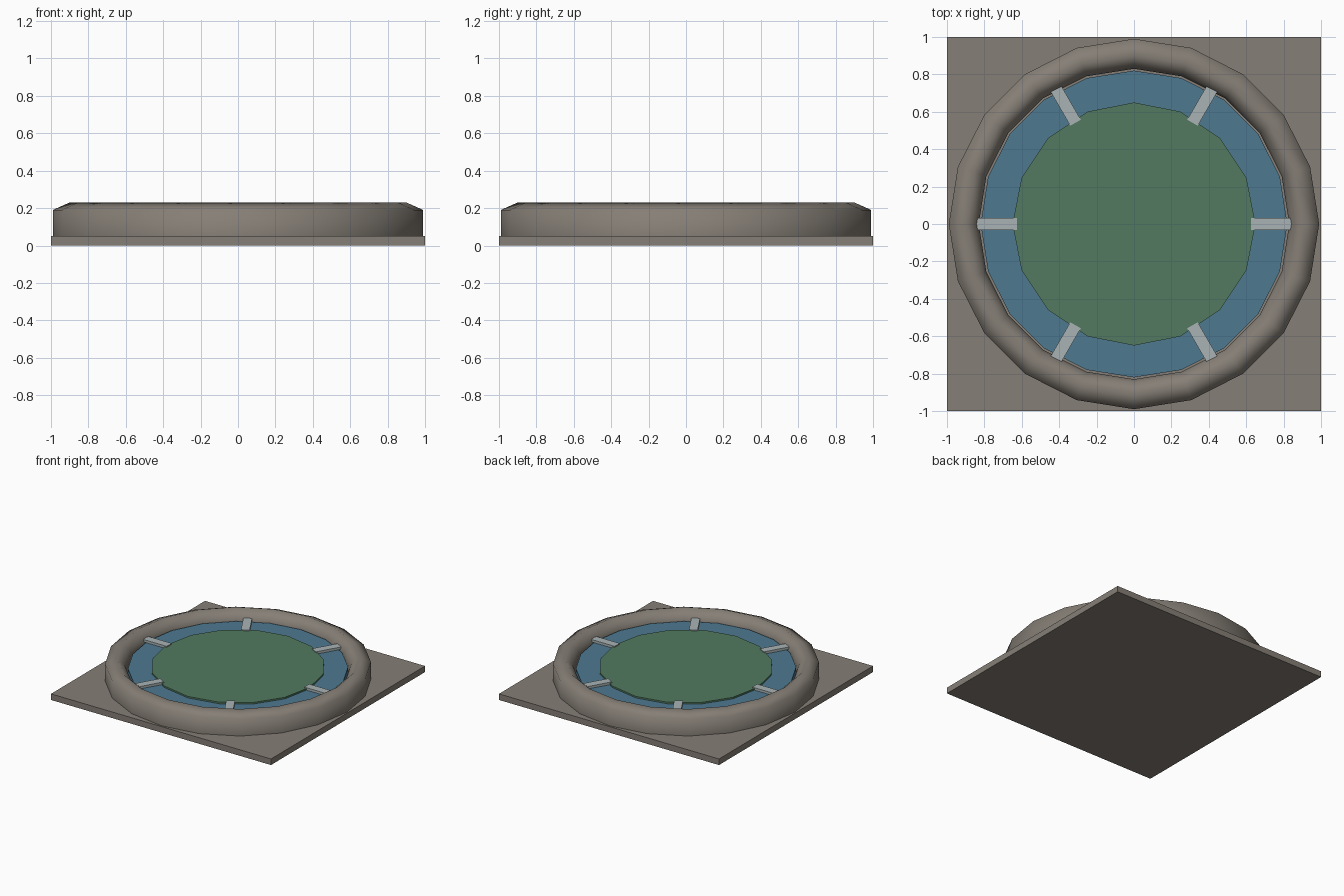
import bpy, bmesh, math
from mathutils import Matrix

if "Cube" in bpy.data.objects:
    bpy.data.objects.remove(bpy.data.objects["Cube"])


def material(name, rgb):
    m = bpy.data.materials.new(name)
    m.diffuse_color = (*rgb, 1)
    m.use_nodes = True
    m.node_tree.nodes["Principled BSDF"].inputs["Base Color"].default_value = m.diffuse_color
    return m


STONE = material("stone", (0.235, 0.21, 0.18))
WATER = material("water", (0.074, 0.19, 0.28))
GREEN = material("green", (0.084, 0.195, 0.115))
METAL = material("metal", (0.40, 0.45, 0.46))


def finish(name, bm, mat):
    bmesh.ops.recalc_face_normals(bm, faces=bm.faces)
    me = bpy.data.meshes.new(name)
    bm.to_mesh(me)
    bm.free()
    ob = bpy.data.objects.new(name, me)
    bpy.context.collection.objects.link(ob)
    me.materials.append(mat)
    return ob


def box(name, size, centre, mat, angle=0):
    bm = bmesh.new()
    bmesh.ops.create_cube(bm, size=1, matrix=Matrix.Rotation(angle, 4, 'Z')
                          @ Matrix.Translation(centre) @ Matrix.Diagonal((*size, 1)))
    return finish(name, bm, mat)


def disc(name, radius, sides, z0, z1, mat):
    bm = bmesh.new()
    bmesh.ops.create_cone(bm, cap_ends=True, segments=sides, radius1=radius, radius2=radius,
                          depth=z1 - z0, matrix=Matrix.Translation((0, 0, (z0 + z1) / 2)))
    return finish(name, bm, mat)


def lathe(name, profile, sides, mat):
    bm = bmesh.new()
    rings = []
    for i in range(sides):
        a = 2 * math.pi * i / sides
        rings.append([bm.verts.new((r * math.cos(a), r * math.sin(a), z)) for r, z in profile])
    n = len(profile)
    for i in range(sides):
        p, q = rings[i], rings[(i + 1) % sides]
        for j in range(n):
            k = (j + 1) % n
            bm.faces.new((p[j], q[j], q[k], p[k]))
    return finish(name, bm, mat)


# square base slab
box("base_slab", (2, 2, 0.05), (0, 0, 0.025), STONE)

# raised stone rim with softly shaded shoulders
rim = lathe("stone_rim", [(0.83, 0.05), (0.99, 0.05), (0.99, 0.19), (0.90, 0.23),
                          (0.845, 0.18), (0.83, 0.14)], 20, STONE)
bpy.context.view_layer.objects.active = rim
rim.select_set(True)
bpy.ops.object.shade_smooth_by_angle(angle=math.radians(80))

# water and the raised centre disc
disc("water", 0.82, 20, 0.05, 0.15, WATER)
disc("centre_disc", 0.65, 16, 0.05, 0.163, GREEN)

# six radial bars bridging rim and centre
for i in range(6):
    box(f"radial_bar_{i + 1}", (0.22, 0.065, 0.02), (0.735, 0, 0.161), METAL, i * math.pi / 3)
